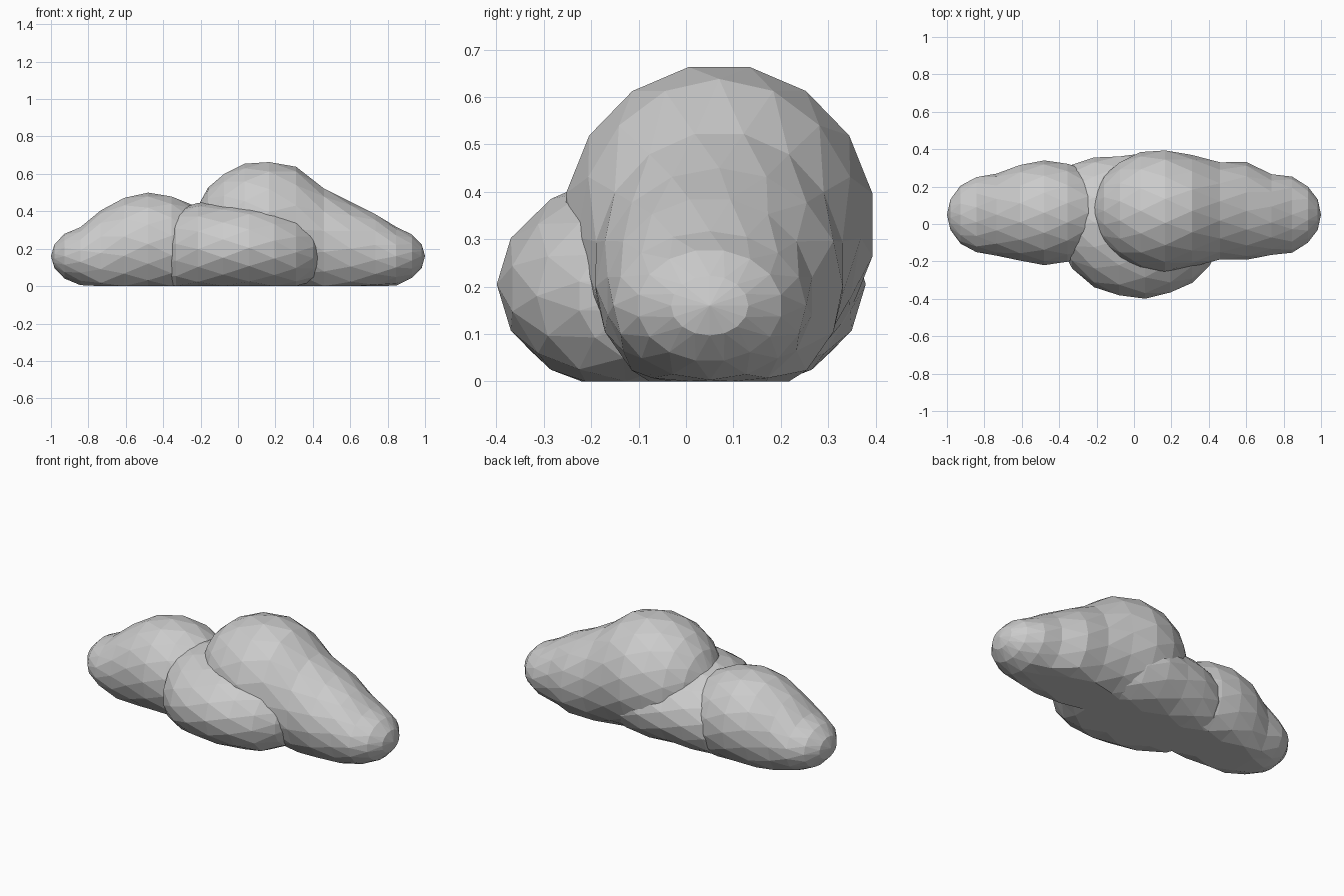
import bpy, bmesh, math

cube = bpy.data.objects.get("Cube")
if cube:
    bpy.data.objects.remove(cube)

grey = bpy.data.materials.new("cloud grey")
grey.use_nodes = True
grey.diffuse_color = (0.6, 0.6, 0.6, 1)
shader = grey.node_tree.nodes["Principled BSDF"]
shader.inputs["Base Color"].default_value = grey.diffuse_color

SIDES = 16
SINK = -0.05  # how far a section may reach under the flat base


def section(lobes, x):
    """Envelope of the ellipsoid lobes at x: front, back, low and high limits."""
    limits = []
    for centre, radius in lobes:
        offset = (x - centre[0]) / radius[0]
        if abs(offset) < 1:
            scale = math.sqrt(1 - offset * offset)
            depth, height = radius[1] * scale, radius[2] * scale
            limits.append((centre[1] - depth, centre[1] + depth,
                           centre[2] - height, centre[2] + height))
    fronts, backs, lows, highs = zip(*limits)
    return min(fronts), max(backs), max(min(lows), SINK), max(highs)


def add_ring(bm, lobes, x, turn):
    """One elliptical ring around the lobes, flattened on the base."""
    front, back, low, high = section(lobes, x)
    ring = []
    for k in range(SIDES):
        angle = math.tau * (k + turn) / SIDES
        y = (front + back) / 2 + (back - front) / 2 * math.cos(angle)
        z = (low + high) / 2 + (high - low) / 2 * math.sin(angle)
        ring.append(bm.verts.new((x, y, max(z, 0))))
    return ring


def puff(name, lobes, steps):
    """Faceted blob that wraps a row of ellipsoid lobes along x."""
    start = min(centre[0] - radius[0] for centre, radius in lobes)
    end = max(centre[0] + radius[0] for centre, radius in lobes)
    bm = bmesh.new()
    rings = []
    for i in range(1, steps):
        # Rings gather towards the rounded ends
        along = (1 - math.cos(math.pi * i / steps)) / 2
        x = start + (end - start) * along
        rings.append(add_ring(bm, lobes, x, (i % 2) / 2))

    # Staggered triangles between neighbouring rings
    for i, pair in enumerate(zip(rings, rings[1:])):
        straight, shifted = pair if i % 2 else reversed(pair)
        for k in range(SIDES):
            n = (k + 1) % SIDES
            bm.faces.new((straight[k], straight[n], shifted[k]))
            bm.faces.new((straight[n], shifted[n], shifted[k]))

    # Pointed fans close both ends
    for ring, x, lobe in ((rings[0], start, lobes[0]), (rings[-1], end, lobes[-1])):
        tip = bm.verts.new((x, lobe[0][1], lobe[0][2]))
        for k in range(SIDES):
            bm.faces.new((ring[k], ring[(k + 1) % SIDES], tip))

    bmesh.ops.recalc_face_normals(bm, faces=bm.faces)
    mesh = bpy.data.meshes.new(name)
    bm.to_mesh(mesh)
    bm.free()
    mesh.materials.append(grey)
    bpy.context.collection.objects.link(bpy.data.objects.new(name, mesh))


# Each lobe is a centre and a radius

# Long puff trailing to the model's right
puff("right_puff", [
    ((-0.75, 0.05, 0.16), (0.25, 0.22, 0.17)),
    ((-0.47, 0.06, 0.16), (0.38, 0.28, 0.34)),
], 11)

# Tall crown that tapers to the model's left
puff("tall_puff", [
    ((0.15, 0.07, 0.33), (0.38, 0.33, 0.34)),
    ((0.52, 0.07, 0.18), (0.32, 0.27, 0.28)),
    ((0.75, 0.05, 0.16), (0.25, 0.22, 0.17)),
], 13)

# Low middle puff that bulges forward and fills the back
puff("front_puff", [
    ((-0.15, 0.1, 0.18), (0.35, 0.26, 0.27)),
    ((0.03, -0.01, 0.18), (0.45, 0.39, 0.28)),
], 11)
